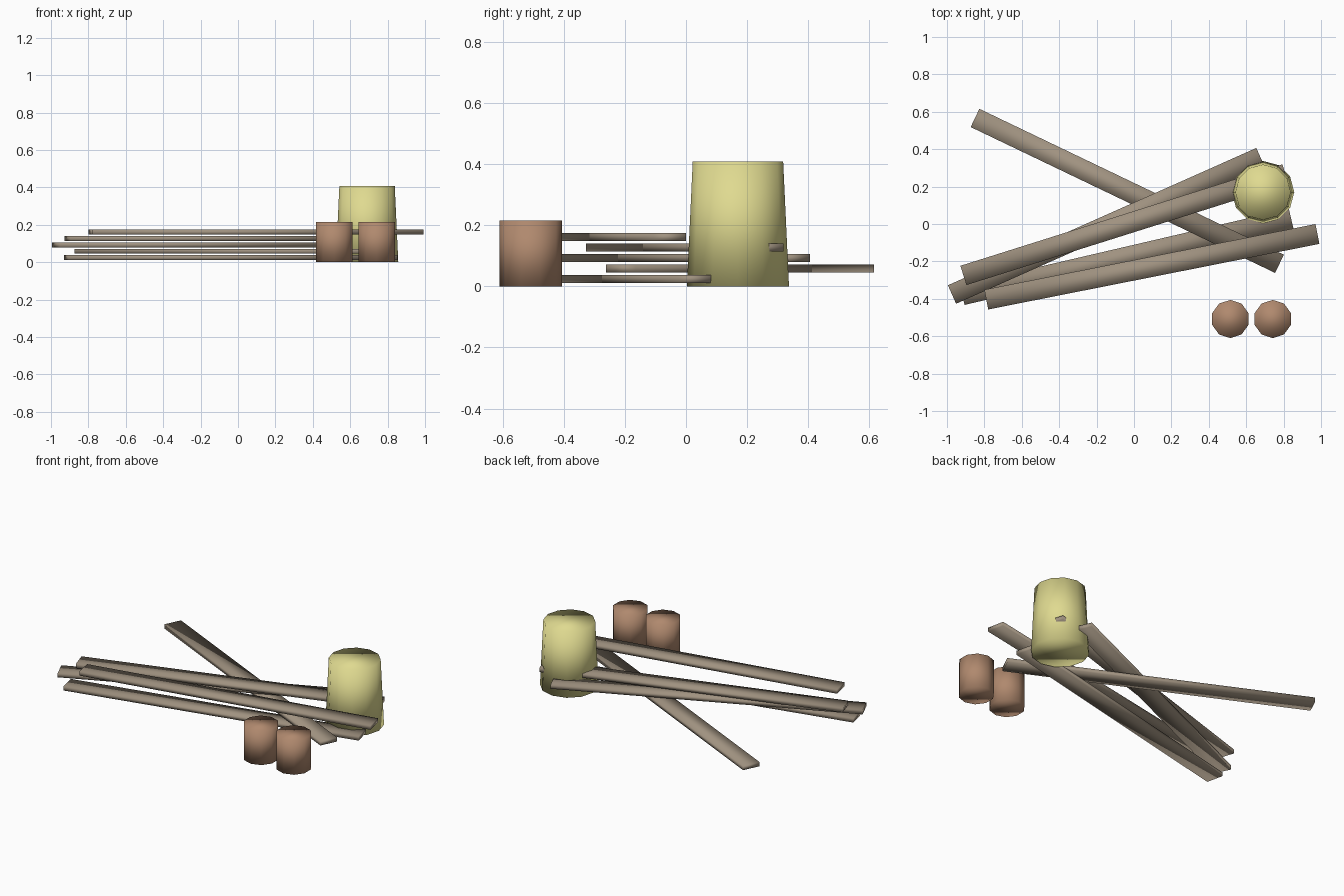
import bpy
import bmesh
from math import radians
from mathutils import Matrix, Vector

cube = bpy.data.objects.get("Cube")
if cube:
    bpy.data.objects.remove(cube, do_unlink=True)


def material(name, rgb):
    mat = bpy.data.materials.new(name)
    mat.use_nodes = True
    mat.diffuse_color = (*rgb, 1)
    mat.node_tree.nodes["Principled BSDF"].inputs["Base Color"].default_value = (*rgb, 1)
    return mat


wood = material("weathered_wood", (0.35, 0.287, 0.216))
yellow = material("pale_yellow", (0.74, 0.7, 0.28))
brown = material("clay_brown", (0.434, 0.25, 0.156))


def add_object(name, bm, mat):
    # Soft shading across every edge
    for face in bm.faces:
        face.smooth = True
    mesh = bpy.data.meshes.new(name)
    bm.to_mesh(mesh)
    bm.free()
    mesh.materials.append(mat)
    obj = bpy.data.objects.new(name, mesh)
    bpy.context.collection.objects.link(obj)
    return obj


def drum(name, x, y, sides, r_bottom, r_top, height, mat):
    bm = bmesh.new()
    bmesh.ops.create_cone(bm, cap_ends=True, segments=sides, radius1=r_bottom,
                          radius2=r_top, depth=height,
                          matrix=Matrix.Translation((0, 0, height / 2)))
    add_object(name, bm, mat).location = (x, y, 0)


def plank(name, x, y, z, angle):
    # x, y is the middle of the plank's left end
    length, width, thickness = 1.805, 0.108, 0.026
    bm = bmesh.new()
    bmesh.ops.create_cube(bm, size=1, matrix=Matrix.Diagonal((length, width, thickness, 1)))
    obj = add_object(name, bm, wood)
    turn = Matrix.Rotation(radians(angle), 3, "Z")
    obj.location = Vector((x, y, z)) + turn @ Vector((length / 2, 0, 0))
    obj.rotation_euler.z = radians(angle)


# Loose stack of planks, lowest first
stack = [(-0.918, -0.38, 13.1), (-0.85, 0.567, -25.6), (-0.973, -0.377, 24),
         (-0.912, -0.275, 17.5), (-0.79, -0.404, 11.2)]
for i, (x, y, angle) in enumerate(stack):
    plank(f"plank_{i + 1}", x, y, 0.024 + i * 0.0342, angle)

# Upturned bucket and two small pots
drum("bucket", 0.69, 0.17, 12, 0.167, 0.148, 0.408, yellow)
drum("pot_right", 0.515, -0.508, 10, 0.102, 0.102, 0.216, brown)
drum("pot_left", 0.742, -0.508, 10, 0.102, 0.102, 0.216, brown)
